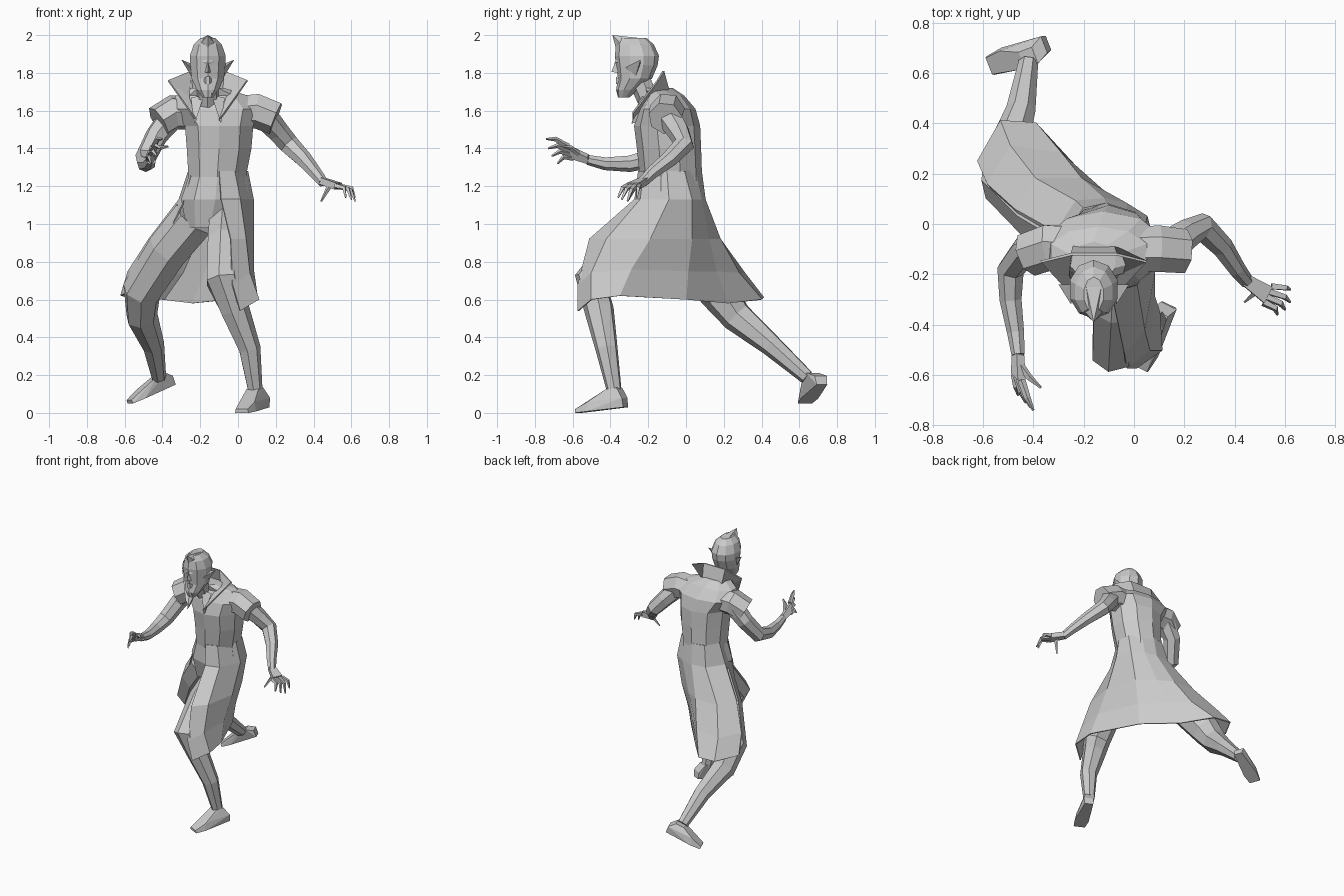
import bpy, bmesh, math
from mathutils import Vector

if "Cube" in bpy.data.objects:
    bpy.data.objects.remove(bpy.data.objects["Cube"], do_unlink=True)

grey = bpy.data.materials.new("plain grey")
grey.use_nodes = True
grey.diffuse_color = (0.6, 0.6, 0.6, 1)
grey.node_tree.nodes["Principled BSDF"].inputs["Base Color"].default_value = grey.diffuse_color


def point(p):
    # Coordinates are written in hundredths of a unit
    return Vector(p) / 100


def finish(name, bm, thickness=0):
    bmesh.ops.recalc_face_normals(bm, faces=bm.faces)
    mesh = bpy.data.meshes.new(name)
    bm.to_mesh(mesh)
    bm.free()
    mesh.materials.append(grey)
    obj = bpy.data.objects.new(name, mesh)
    bpy.context.scene.collection.objects.link(obj)
    if thickness:
        solid = obj.modifiers.new("cloth thickness", "SOLIDIFY")
        solid.thickness = thickness
        solid.offset = 0
    return obj


def loft(name, rings, closed=True, thickness=0):
    bm = bmesh.new()
    rows = [[bm.verts.new(p) for p in ring] for ring in rings]
    count = len(rows[0])
    for low, high in zip(rows, rows[1:]):
        for i in range(count if closed else count - 1):
            j = (i + 1) % count
            bm.faces.new((low[i], low[j], high[j], high[i]))
    if closed:
        bm.faces.new(rows[0])
        bm.faces.new(rows[-1])
    return finish(name, bm, thickness)


def stack(name, levels, sides):
    # Horizontal ellipses: height, centre x, centre y, half width, half depth
    rings = []
    for z, cx, cy, rx, ry in levels:
        angles = [math.tau * (i + 0.5) / sides for i in range(sides)]
        rings.append([point((cx + rx * math.cos(a), cy + ry * math.sin(a), z)) for a in angles])
    return loft(name, rings)


def limb(name, path, sides=7):
    # Tube along (x, y, z, radius) stations, with a carried frame
    centres = [point(p[:3]) for p in path]
    rings, side = [], Vector((1, 0.2, 0.1))
    for i, centre in enumerate(centres):
        tangent = (centres[min(i + 1, len(path) - 1)] - centres[max(i - 1, 0)]).normalized()
        side = (side - tangent * side.dot(tangent)).normalized()
        other = tangent.cross(side)
        radius = path[i][3] / 100
        rings.append([centre + radius * (side * math.cos(a) + other * math.sin(a))
                      for a in (math.tau * k / sides for k in range(sides))])
    return loft(name, rings)


def hull(name, points):
    bm = bmesh.new()
    for p in points:
        bm.verts.new(point(p))
    result = bmesh.ops.convex_hull(bm, input=bm.verts)
    spare = [v for v in result["geom_interior"] if isinstance(v, bmesh.types.BMVert)]
    bmesh.ops.delete(bm, geom=spare, context="VERTS")
    return finish(name, bm)


def foot(name, heel, toe, ankle):
    heel, toe, ankle = Vector(heel), Vector(toe), Vector(ankle)
    ahead = (toe - heel).normalized()
    across = ahead.cross(Vector((0, 0, 1))).normalized()
    up = across.cross(ahead)
    shape = []
    for s in (-1, 1):
        shape += [heel + across * s * 3, heel + across * s * 3.5 + up * 5,
                  toe + across * s * 4, toe + across * s * 3.5 + up * 2,
                  toe - ahead * 7 + across * s * 5, toe - ahead * 8 + across * s * 4 + up * 5,
                  ankle + across * s * 3.5 + ahead * 3, ankle + across * s * 3.5 - ahead * 3]
    hull(name, shape)


def hand(side, wrist, palm, bend, tips):
    wrist, palm, bend = Vector(wrist), Vector(palm), Vector(bend)
    spread = (Vector(tips[0]) - Vector(tips[3])).normalized()
    knuckles = [palm + spread * s for s in (3.6, 1.2, -1.2, -3.6)]
    up = (palm - wrist).cross(spread).normalized() * 1.8
    hull(side + "_palm", [c + s * up for s in (-1, 1) for c in
                          (knuckles[0], knuckles[3], wrist + spread * 2.4, wrist - spread * 2.4)])
    roots = knuckles + [wrist.lerp(palm, 0.4)]
    for finger, (root, tip) in zip(("index", "middle", "ring", "little", "thumb"), zip(roots, tips)):
        knee = root.lerp(Vector(tip), 0.5) + bend
        limb(side + "_" + finger + "_finger",
             [(*root, 1.6), (*knee, 1.3), (*tip, 0.5)], sides=4)


# Torso and shoulders
stack("torso", [(98, -15, -8, 13, 12), (113, -12, -8, 19, 17), (125, -11, -8, 16, 16.5),
                (140, -10, -9, 18, 17), (152, -10, -10, 19, 17.5), (161, -12, -10, 25, 15),
                (168, -14, -11, 20, 10), (172, -16, -15, 9, 8)], 10)

# Long coat skirt, open at the front, stretched between the legs at the back
columns = [
    [(-10, -25, 128), (-9, -27, 113), (-4, -51, 92), (-3, -57, 68), (1, -57, 54)],
    [(-2, -22, 128), (1, -24, 113), (4, -42, 92), (6, -50, 74), (11, -50, 60)],
    [(5, -10, 128), (8, -9, 113), (8, -19, 92), (8, -29, 76), (10, -35, 62)],
    [(4, -1, 128), (5, 3, 113), (1, 3, 92), (-3, 1, 75), (-5, 0, 60)],
    [(-3, 5, 128), (-3, 8, 113), (-11, 12, 92), (-17, 16, 75), (-24, 22, 58)],
    [(-11, 8, 128), (-12, 10, 113), (-21, 18, 92), (-29, 28, 74), (-39, 40, 60)],
    [(-20, 6, 128), (-23, 9, 113), (-39, 18, 92), (-49, 31, 74), (-53, 41, 61)],
    [(-26, -3, 128), (-31, -3, 113), (-47, 6, 92), (-58, 16, 75), (-62, 25, 62)],
    [(-24, -15, 128), (-28, -15, 113), (-38, -7, 92), (-51, 7, 75), (-58, 16, 64)]]
loft("coat_skirt", [[point(c[row]) for c in columns] for row in range(5)],
     closed=False, thickness=0.008)

# Flared cap sleeves
limb("left_sleeve", [(-4, -10, 159, 9), (10, -10, 160, 9.5), (20, -11, 156, 9)])
limb("right_sleeve", [(-22, -9, 159, 9), (-34, -9, 159, 9.5), (-42, -12, 154, 9)])

# Arms and clawed hands
limb("left_arm", [(14, -9, 157, 7), (21, -4, 149, 6), (27, -1, 142, 5.5), (35, -9, 134, 4.5),
                  (41, -18, 127, 3.5), (45, -23, 122, 2.8)])
hand("left", (44, -22, 123), (53, -28, 120), (2, 0, 2),
     [(62, -26, 114), (62, -31, 112), (60, -34, 113), (57, -36, 114), (44, -31, 112)])
limb("right_arm", [(-35, -8, 157, 7), (-43, -10, 147, 6), (-49, -18, 135, 5.5),
                   (-49, -30, 132, 4.5), (-47, -43, 132, 3.5), (-46, -52, 134, 2.7)])
hand("right", (-46, -51, 134), (-46, -61, 138), (0, -1, 2),
     [(-40, -74, 145), (-41, -73, 140), (-43, -71, 136), (-46, -68, 132), (-37, -65, 141)])

# Legs and feet
limb("left_leg", [(-6, -12, 103, 10), (-7, -33, 90, 10), (-8, -50, 70, 9.5), (-2, -46, 55, 8),
                  (6, -42, 34, 6), (9, -38, 12, 4)])
foot("left_foot", (14, -32, 3), (2, -57, 0), (9, -38, 13))
limb("right_leg", [(-23, -4, 103, 12), (-37, 4, 86, 11.5), (-51, 17, 64, 10.5), (-51, 27, 51, 8.5),
                   (-45, 45, 36, 6), (-42, 64, 19, 4)])
foot("right_foot", (-34, 72, 15), (-57, 63, 5), (-42, 66, 20))

# Head and neck
MID = -16
limb("neck", [(MID, -19, 164, 6), (MID, -26, 180, 6)])
stack("head", [(167, MID, -33, 3, 3), (171, MID, -31, 6, 6), (177, MID, -27, 9, 9),
               (184, MID, -26, 9.8, 11), (189, MID, -26, 10, 11.7), (195, MID, -27, 7.8, 10),
               (198.5, MID, -28, 4, 7)], 10)
hull("hair_peak", [(MID, -39, 200), (MID, -36, 189), (MID - 6, -32, 193), (MID + 6, -32, 193),
                   (MID - 3, -25, 198.5), (MID + 3, -25, 198.5), (MID, -30, 190)])
hull("nose", [(MID, -37, 187), (MID, -39.5, 180.5), (MID - 2, -35, 180), (MID + 2, -35, 180)])
hull("lips", [(MID + s * w, y, z) for s in (-1, 1) for w, y, z in
              ((3, -34, 176), (1, -37, 178), (1, -37, 174))])
hull("chin", [(MID + s * w, y, z) for s in (-1, 1) for w, y, z in
              ((2, -36.5, 171), (2, -36, 168), (4, -30, 169))])
for side, s in (("left", 1), ("right", -1)):
    hull(side + "_ear", [(MID + s * w, y, z) for w, y, z in
                         ((14, -24, 187), (9, -32, 183), (9, -24, 185), (8, -27, 177))])
    hull(side + "_brow", [(MID + s * w, y, z) for w, y, z in
                          ((1, -38, 185), (1, -37, 187), (7, -33, 189), (7, -33, 187), (4, -31, 187))])
    # Pointed lapels under the collar
    hull(side + "_lapel", [(MID + s * w, y, z) for w, y, z in
                           ((2, -24, 168), (9, -22, 167), (7, -29, 153), (7, -26, 154))])

# Tall spread collar
half = [((6, -28, 155), (9, -28, 159)), ((10, -20, 167), (21, -15, 176)),
        ((8, -9, 170), (9, -12, 181))]
strip = [(-1, pair) for pair in half] + [(1, pair) for pair in reversed(half)]
loft("collar", [[point((MID + s * pair[k][0], *pair[k][1:])) for s, pair in strip]
                for k in range(2)], closed=False, thickness=0.01)
